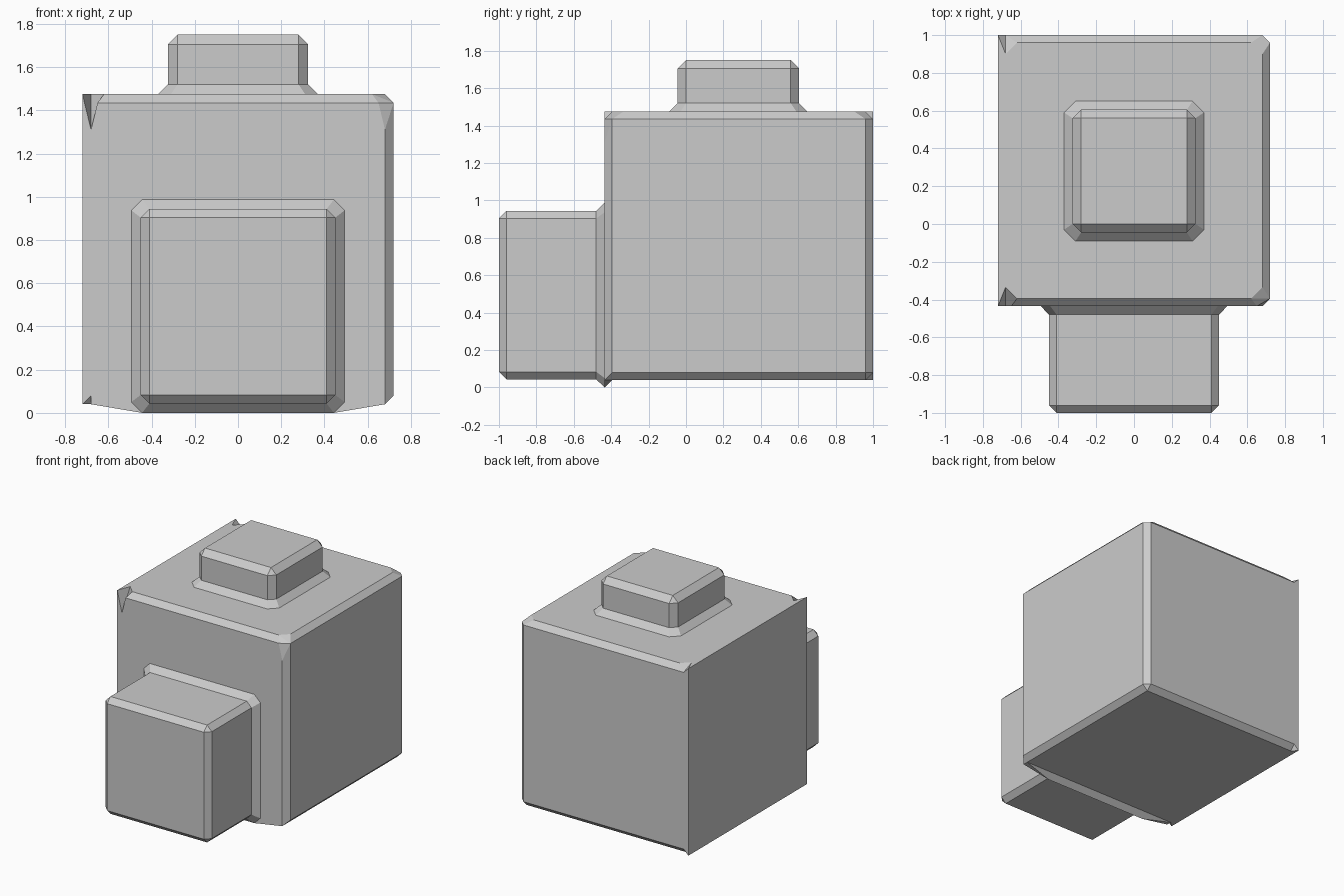
import bpy, bmesh
from mathutils import Vector

if "Cube" in bpy.data.objects:
    bpy.data.objects.remove(bpy.data.objects["Cube"])

X, Y, Z, C = 0.72, (-0.435, 1.0), (0.04, 1.475), 0.04


class Part:
    """Mesh builder that shares equal vertices between faces."""
    def __init__(self, name):
        self.name, self.bm, self.cache = name, bmesh.new(), {}

    def vert(self, p):
        key = tuple(round(c, 4) for c in p)
        if key not in self.cache:
            self.cache[key] = self.bm.verts.new(key)
        return self.cache[key]

    def loop(self, pts):
        return list(dict.fromkeys(self.vert(p) for p in pts))

    def face(self, *pts):
        vs = self.loop(pts)
        if len(vs) > 2:
            self.bm.faces.new(vs)

    def finish(self, outward=None):
        bm = self.bm
        bmesh.ops.recalc_face_normals(bm, faces=bm.faces[:])
        if outward:
            bm.normal_update()
            far = max(bm.faces, key=lambda f: f.calc_center_median().dot(outward))
            if far.normal.dot(outward) < 0:
                bmesh.ops.reverse_faces(bm, faces=bm.faces[:])
        mesh = bpy.data.meshes.new(self.name)
        bm.to_mesh(mesh)
        bm.free()
        bpy.context.collection.objects.link(bpy.data.objects.new(self.name, mesh))


def octagon(h, c):
    return [(-h + c, -h), (-h, -h + c), (-h, h - c), (-h + c, h),
            (h - c, h), (h, h - c), (h, -h + c), (h - c, -h)]


def block(name, place, flare, half, chamfer, heights, outward):
    """Open-based block: flared foot, straight sides, chamfered cap."""
    part = Part(name)
    h0, h1, h2, h3 = heights
    straight = octagon(half, chamfer)
    k = half - chamfer
    cap = [(-k, -k)] + [(-k, -k)] + [(-k, k)] * 2 + [(k, k)] * 2 + [(k, -k)] * 2
    rings = [[place(u, v, h) for u, v in shape] for shape, h in
             ((flare, h0), (straight, h1), (straight, h2), (cap, h3))]
    for a, b in zip(rings, rings[1:]):
        for i in range(8):
            j = (i + 1) % 8
            part.face(a[i], a[j], b[j], b[i])
    part.face(*rings[-1])
    part.finish(Vector(outward))


def front_place(u, v, h):
    return (u, h, v + 0.4935)


def top_place(u, v, h):
    return (u, v + 0.28, h)


front_flare, top_flare = octagon(0.4935, 0.05), octagon(0.37, 0.06)

# Front and top blocks
block("front_block", front_place, front_flare, 0.45, C,
      (Y[0], -0.48, -0.96, -1.0), (0, -1, 0))
block("top_block", top_place, top_flare, 0.325, 0.045,
      (Z[1], 1.52, 1.705, 1.75), (0, 0, 1))

# Main body: chamfered corner points, keyed by (side, y end, z end)
body = Part("main_body")
shape = {(0, 1): (0.65, C, 0.165, 0.62, 0.10), (1, 1): (0.68, C, C, 0.62, 0.10),
         (1, 0): (0.68, C, C, 0.68, C), (0, 0): (0.68, 0, C, 0.68, C)}
P = {}
for (iy, iz), (x4, e, d1, x3, d2) in shape.items():
    y, z = Y[iy], Z[iz]
    sy, sz = (1, -1)[iy], (1, -1)[iz]
    for s in (-1, 1):
        p1, p4 = (s * 0.68, y, z + sz * d1), (s * x4, y, z + sz * e)
        p3, p2 = (s * x3, y + sy * C, z), (s * 0.68, y + sy * d2, z)
        end = (-X, y, z) if s < 0 else (X, y + sy * C, z + sz * C)
        P[s, iy, iz] = (end, p1, p4, p3, p2)
        if s < 0:
            body.face(p1, p4, p3, p2)
            body.face(end, p1, p2)
        else:
            for a, b in ((p1, p4), (p4, p3), (p3, p2)):
                body.face(end, a, b)

# Side faces and the chamfers around the right side
corners = [(0, 0), (1, 0), (1, 1), (0, 1)]
for s in (-1, 1):
    body.face(*[P[s, a, b][0] for a, b in corners])
for i in (0, 1):
    body.face(P[1, 0, i][4], P[1, 1, i][4], P[1, 1, i][0], P[1, 0, i][0])
    body.face(P[1, i, 0][1], P[1, i, 1][1], P[1, i, 1][0], P[1, i, 0][0])

# Long chamfers along x; the lower front one dips to meet the block's foot
foot = [front_place(u, v, Y[0]) for u, v in front_flare]
for c in corners[1:]:
    L, R = P[(-1, *c)], P[(1, *c)]
    body.face(L[2], R[2], R[3], L[3])
L, R = P[-1, 0, 0], P[1, 0, 0]
body.face(L[2], foot[0], L[3])
body.face(foot[0], foot[7], R[3], L[3])
body.face(foot[7], R[2], R[3])

# Front (wrapped around the block's foot) and back
for iy, middle in ((0, foot), (1, [])):
    lt, lb, rb, rt = P[-1, iy, 1], P[-1, iy, 0], P[1, iy, 0], P[1, iy, 1]
    body.face(lt[2], lt[1], lt[0], lb[0], lb[1], lb[2], *middle,
              rb[2], rb[1], rt[1], rt[2])

# Underside, and the top filled around the top block's foot
outlines = []
for iz in (0, 1):
    lf, lb, rb, rf = P[-1, 0, iz], P[-1, 1, iz], P[1, 1, iz], P[1, 0, iz]
    outlines.append([lf[3], lf[4], lf[0], lb[0], lb[4], lb[3],
                     rb[3], rb[4], rf[4], rf[3]])
body.face(*outlines[0])
edges = []
for pts in (outlines[1], [top_place(u, v, Z[1]) for u, v in top_flare]):
    vs = body.loop(pts)
    for a, b in zip(vs, vs[1:] + vs[:1]):
        edges.append(body.bm.edges.get((a, b)) or body.bm.edges.new((a, b)))
bmesh.ops.triangle_fill(body.bm, use_beauty=True, edges=edges, normal=(0, 0, 1))
body.finish()
